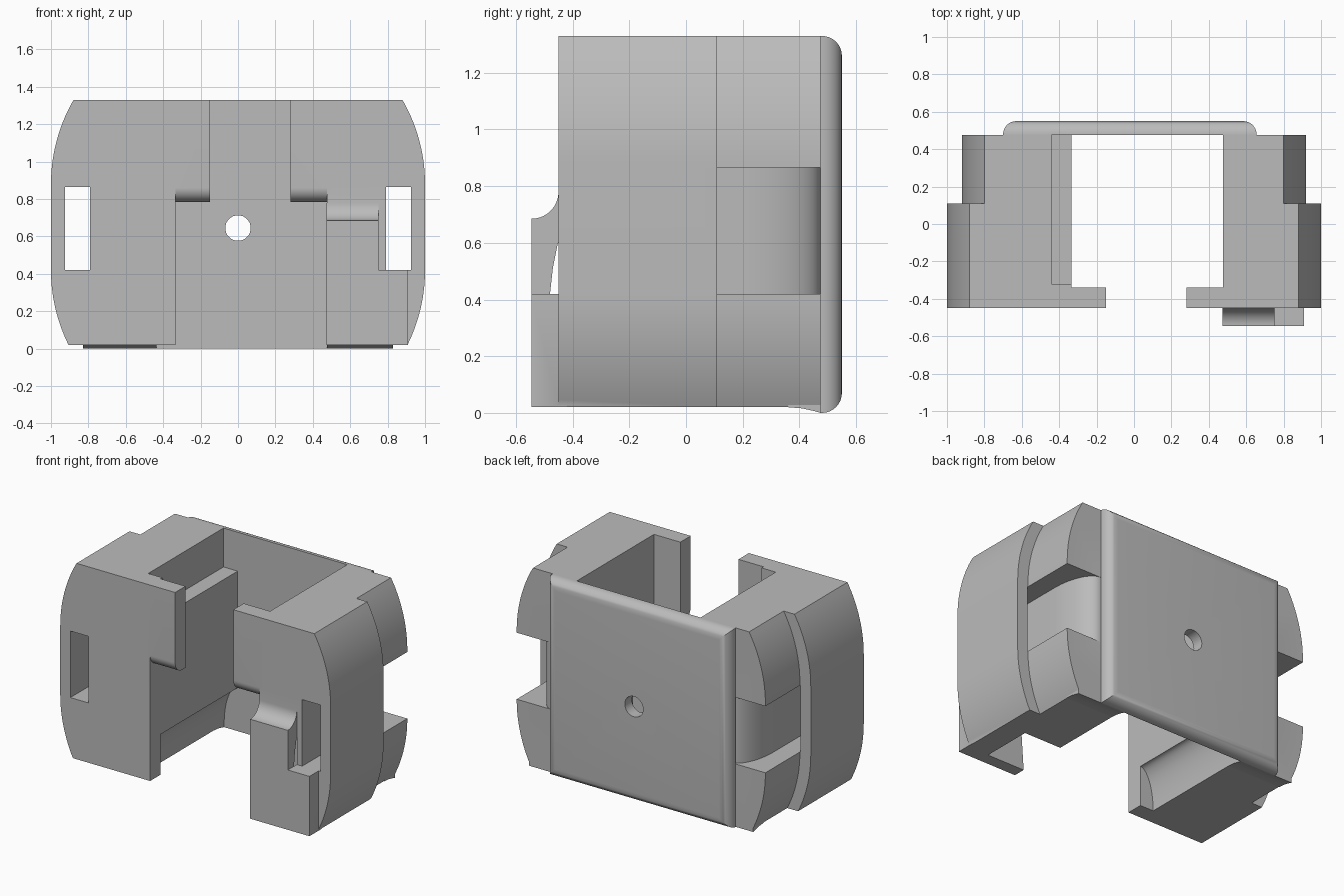
import bpy, bmesh, math
from mathutils import Vector

cube = bpy.data.objects.get("Cube")
if cube:
    bpy.data.objects.remove(cube, do_unlink=True)

grey = bpy.data.materials.new("light_grey")
grey.use_nodes = True
grey.diffuse_color = (0.5, 0.5, 0.5, 1)
grey.node_tree.nodes["Principled BSDF"].inputs["Base Color"].default_value = (0.5, 0.5, 0.5, 1)


def prism(name, pts, axis, a, b):
    """Extrude a 2D outline along an axis; the outline uses the other two axes in order."""
    bm = bmesh.new()

    def place(p, t):
        co = list(p)
        co.insert("xyz".index(axis), t)
        return bm.verts.new(co)

    low = [place(p, a) for p in pts]
    high = [place(p, b) for p in pts]
    n = len(pts)
    bm.faces.new(low)
    bm.faces.new(high)
    for i in range(n):
        j = (i + 1) % n
        bm.faces.new((low[i], low[j], high[j], high[i]))
    bmesh.ops.recalc_face_normals(bm, faces=bm.faces)
    mesh = bpy.data.meshes.new(name)
    bm.to_mesh(mesh)
    bm.free()
    mesh.materials.append(grey)
    obj = bpy.data.objects.new(name, mesh)
    bpy.context.collection.objects.link(obj)
    return obj


def box(name, x0, x1, y0, y1, z0, z1):
    return prism(name, [(x0, y0), (x1, y0), (x1, y1), (x0, y1)], "z", z0, z1)


def arc(cx, cy, rx, ry, a0, a1, n=14):
    angles = [math.radians(a0 + (a1 - a0) * i / n) for i in range(n + 1)]
    return [(cx + rx * math.cos(t), cy + ry * math.sin(t)) for t in angles]


def combine(target, other, operation):
    mod = target.modifiers.new("join", "BOOLEAN")
    mod.operation, mod.solver, mod.object = operation, "EXACT", other
    bpy.context.view_layer.objects.active = target
    bpy.ops.object.modifier_apply(modifier=mod.name)
    bpy.data.objects.remove(other, do_unlink=True)


def smooth(obj):
    bpy.ops.object.select_all(action="DESELECT")
    obj.select_set(True)
    bpy.context.view_layer.objects.active = obj
    bpy.ops.object.shade_smooth_by_angle(angle=math.radians(28))


TOP, BASE, FRONT, STEP, BACK = 1.33, 0.02, -0.45, 0.11, 0.475
SLOT_LOW, SLOT_HIGH = 0.42, 0.865


def outline(s, inner, inset):
    """Curved outer side of a block, seen from the front."""
    r = 0.9
    up = math.degrees(math.asin((TOP - 0.88) / r))
    down = math.degrees(math.asin((SLOT_LOW - BASE) / r))
    side = arc(0.1 - inset, SLOT_LOW, r, r, -down, 0) + arc(0.1 - inset, 0.88, r, r, 0, up)
    return [(inner, BASE)] + [(s * x, z) for x, z in side] + [(inner, TOP)]


def side_block(name, s, inner, lip):
    block = prism(name, outline(s, inner, 0), "y", FRONT, STEP)
    combine(block, prism("rear", outline(s, inner, 0.08), "y", STEP - 0.1, BACK), "UNION")
    # Front lip with a rounded lower edge
    r = 0.075
    profile = arc(FRONT + r, 0.785 + r, r, r, 180, 270) + [(-0.34, 0.785), (-0.34, TOP), (FRONT, TOP)]
    combine(block, prism("lip", profile, "x", min(lip, inner + s * 0.03), max(lip, inner + s * 0.03)), "UNION")
    # Strap slot through the front, opening into the rear notch
    x0, x1 = sorted((s * 0.79, s * 0.925))
    combine(block, box("slot", x0, x1, -1, 0.2, SLOT_LOW, SLOT_HIGH), "DIFFERENCE")
    core = arc(0.66, 0.2, 0.13, BACK - 0.2, 0, 90) + [(0.66, 0.6), (1.2, 0.6), (1.2, STEP), (0.79, STEP)]
    notch = prism("notch", [(s * x, y) for x, y in core], "z", SLOT_LOW, SLOT_HIGH)
    combine(block, notch, "DIFFERENCE")
    return block


# Right block, with a ledge recess above and a hollow along the lower inner edge
right_block = side_block("right_block", -1, -0.335, -0.15)
combine(right_block, box("ledge", -0.44, -0.3, -0.32, 0.6, 1.07, 1.5), "DIFFERENCE")
hollow = arc(-0.335, BASE, 0.1, 0.27, 180, 90) + [(-0.2, 0.29), (-0.2, -0.1), (-0.435, -0.1)]
combine(right_block, prism("hollow", hollow, "y", -0.34, 0.6), "DIFFERENCE")

# Left block, with the raised front tab
left_block = side_block("left_block", 1, 0.475, 0.28)
tab = [(-0.42, BASE), (-0.545, BASE)] + arc(-0.545, 0.78, 0.095, 0.095, -90, 0) + [(-0.42, 0.78)]
combine(left_block, prism("tab", tab, "x", 0.472, 0.75), "UNION")
combine(left_block, box("tab_foot", 0.74, 0.91, -0.545, -0.42, BASE, SLOT_LOW), "UNION")

# Pocket behind the tab
pocket = [(-0.455, -0.1), (-0.485, 0.3), (-0.48, 0.42), (-0.47, 0.51), (-0.452, 0.6), (-0.12, 0.6), (-0.12, -0.1)]
combine(left_block, prism("pocket", pocket, "x", 0.4, 0.75), "DIFFERENCE")

# Back plate with rounded rear edges and a screw hole
back_plate = box("back_plate", -0.7, 0.655, BACK, 0.55, 0, TOP)
bm = bmesh.new()
bm.from_mesh(back_plate.data)
rear_edges = [e for e in bm.edges if all(v.co.y > 0.54 for v in e.verts)]
bmesh.ops.bevel(bm, geom=rear_edges, offset=0.07, segments=8, profile=0.5, affect="EDGES")
bm.to_mesh(back_plate.data)
bm.free()
hole = prism("hole", arc(0, 0.645, 0.068, 0.068, 0, 348.75, 31), "y", 0.3, 0.8)
combine(back_plate, hole, "DIFFERENCE")

# Flared feet where the blocks meet the plate
flare = [(0.36, BASE), (0.41, 0.016), (0.45, 0.007), (BACK, 0), (BACK, 0.03), (0.36, 0.03)]
feet = [prism("right_flare", flare, "x", -0.83, -0.435), prism("left_flare", flare, "x", 0.475, 0.83)]

for part in [right_block, left_block, back_plate] + feet:
    smooth(part)
